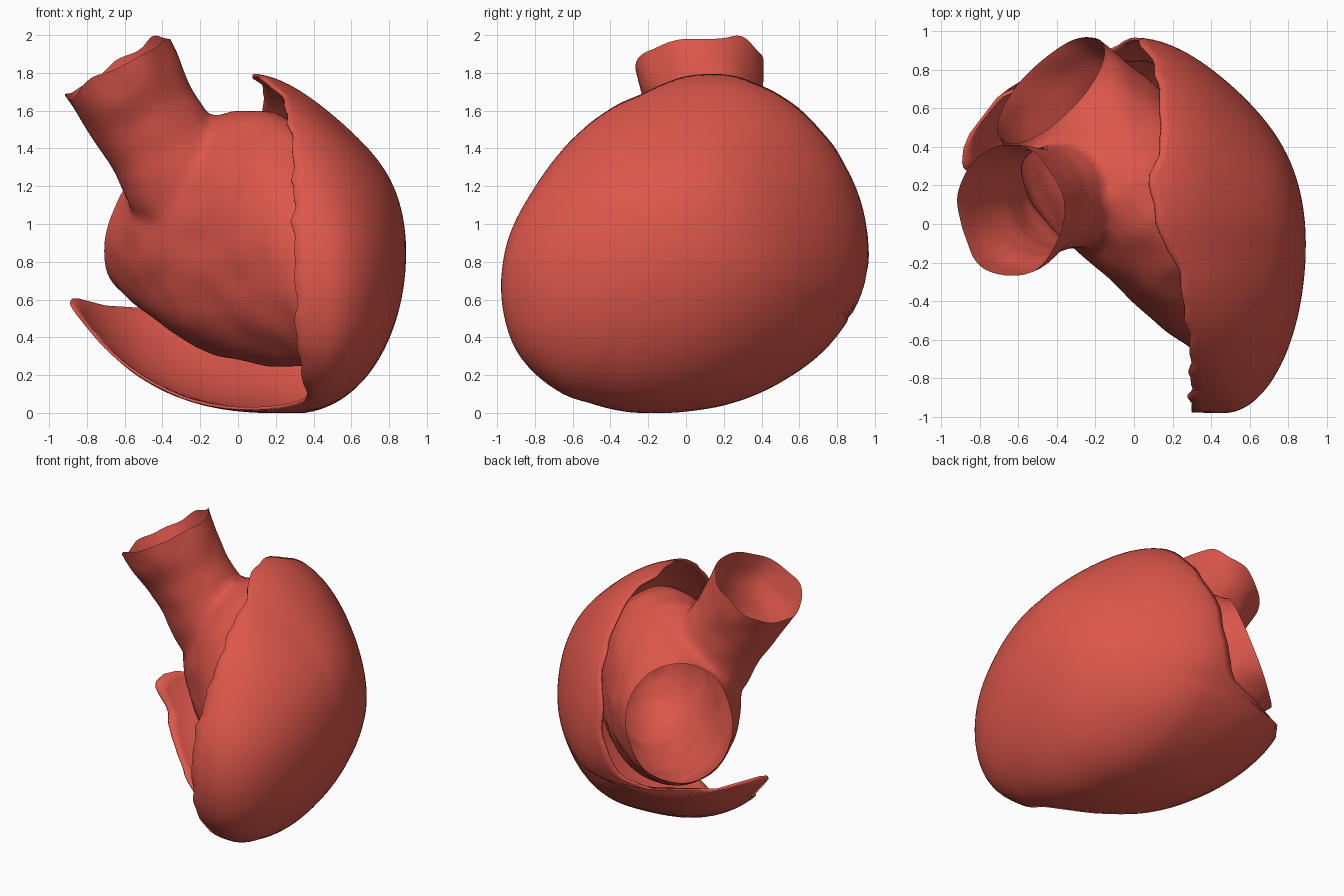
import bpy, bmesh, math, random
from mathutils import Vector, noise

if "Cube" in bpy.data.objects:
    bpy.data.objects.remove(bpy.data.objects["Cube"])

random.seed(4)
Q = math.sqrt(0.5)
red = bpy.data.materials.new("muscle_red")
red.diffuse_color = (0.72, 0.095, 0.07, 1)
red.use_nodes = True
red.node_tree.nodes["Principled BSDF"].inputs["Base Color"].default_value = red.diffuse_color


def periodic(table, a):
    """Smooth periodic interpolation of (degrees, value) pairs."""
    n = len(table)
    pts = [(table[i % n][0] + 360 * (i // n), table[i % n][1]) for i in range(-n, 2 * n)]
    for i in range(1, len(pts) - 2):
        (x0, y0), (x1, y1), (x2, y2), (x3, y3) = pts[i - 1:i + 3]
        if x1 <= a < x2:
            w, u = x2 - x1, (a - x1) / (x2 - x1)
            m1, m2 = (y2 - y0) / (x2 - x0) * w, (y3 - y1) / (x3 - x1) * w
            return ((2*u**3 - 3*u**2 + 1) * y1 + (u**3 - 2*u**2 + u) * m1
                    + (3*u**2 - 2*u**3) * y2 + (u**3 - u**2) * m2)


def finish(name, bm):
    me = bpy.data.meshes.new(name)
    bm.to_mesh(me)
    bm.free()
    ob = bpy.data.objects.new(name, me)
    bpy.context.collection.objects.link(ob)
    me.materials.append(red)
    for p in me.polygons:
        p.use_smooth = True
    return ob


def bridge(bm, a, b):
    n = len(a)
    for i in range(n):
        j = (i + 1) % n
        bm.faces.new((a[i], a[j], b[j], b[i]))


# Outer wall: an open bowl around the x axis with an uneven cut rim.
# Angles run in the y-z plane from +y towards +z.
outline = [(-161, .92), (-145, .954), (-126, .93), (-116, .894), (-87, .85), (-70, .864),
           (-49, .914), (-27, 1.0), (-8, 1.06), (20, 1.06), (38, 1.05), (58, 1.03),
           (78, .97), (97, .88), (125, .79), (153, .78), (180, .86)]
widest = [(-145, .45), (-90, .27), (-45, .1), (0, 0), (45, .05), (90, .06), (125, .25), (180, .45)]
rim = [(-145, 97), (-120, 92), (-105, 103), (-90, 122), (-70, 137), (-50, 145), (-38, 151),
       (-28, 150), (-22, 138), (-17, 103), (-10, 94), (0, 90), (30, 85), (60, 84), (75, 87),
       (90, 83), (100, 80), (125, 88), (180, 98)]
flat = [(-145, 0), (-80, 0), (-20, .06), (0, .08), (45, .11), (90, .10), (150, .02)]

bm = bmesh.new()
N, M = 120, 30
pole = bm.verts.new((.89, -.1, .85))
prev = None
for k in range(1, M + 1):
    ring = []
    for i in range(N):
        a = -180 + 360 * i / N
        p = math.radians(a)
        wobble = noise.noise(Vector((math.cos(p), math.sin(p), .3)) * 7) * 2
        t = math.radians((periodic(rim, a) + wobble) * k / M)
        xw = periodic(widest, a)
        s = periodic(outline, a) * math.sin(t)
        if t < math.pi / 2:
            s *= 1 - periodic(flat, a) * math.sin(2 * t) ** 2
            x = xw + (.89 - xw) * math.cos(t)
        else:
            s *= 1 + .08 * math.sin(2 * t) ** 2
            x = xw + 1.09 * math.cos(t)
        ring.append(bm.verts.new((x, -.1 + s * math.cos(p), max(0, .85 + s * math.sin(p)))))
    if prev:
        bridge(bm, prev, ring)
    else:
        for i in range(N):
            bm.faces.new((pole, ring[i], ring[(i + 1) % N]))
    prev = ring
bmesh.ops.recalc_face_normals(bm, faces=bm.faces)
pole.normal_update()
if pole.normal.x < 0:
    bmesh.ops.reverse_faces(bm, faces=bm.faces)
wall = finish("outer_wall", bm)
mod = wall.modifiers.new("thickness", 'SOLIDIFY')
mod.thickness, mod.offset = .015, -1

# Inner chamber and outlet tube: two closed lofts, blended into one skin.
bm = bmesh.new()
S = 40


def loft(rings):
    vs = [[bm.verts.new(c) for c in r] for r in rings]
    for a, b in zip(vs, vs[1:]):
        bridge(bm, a, b)
    bm.faces.new(vs[0][::-1])
    bm.faces.new(vs[-1])


# Stations: position along the chamber, tilt, side limits, bottom and top heights.
stations = [(.91, .38, -.17, .55, .67, 1.40), (.79, .38, -.18, .55, .62, 1.37),
            (.66, .28, -.23, .57, .53, 1.43), (.45, .15, -.30, .58, .41, 1.52),
            (.2, .05, -.32, .59, .29, 1.60), (-.05, 0, -.30, .59, .25, 1.61),
            (-.3, 0, -.29, .56, .24, 1.52), (-.5, 0, -.28, .50, .25, 1.35),
            (-.68, 0, -.25, .42, .30, 1.15), (-.82, 0, -.15, .30, .40, .95),
            (-.9, 0, -.03, .16, .55, .78)]
rings = []
for h, k, r0, r1, z0, z1 in stations:
    ring = []
    for i in range(S):
        a = math.tau * i / S
        r = (r0 + r1) / 2 + (r1 - r0) / 2 * math.cos(a)
        dz = (z1 - z0) / 2 * math.sin(a)
        hh = h - k * dz
        ring.append(((r - hh) * Q, (r + hh) * Q, (z0 + z1) / 2 + dz))
    rings.append(ring)
loft(rings)

# Outlet tube stations: centre, radius across, radius in y.
tube = [((-.14, .17, 1.12), .36, .30), ((-.29, .16, 1.26), .33, .29), ((-.39, .14, 1.40), .30, .27),
        ((-.49, .11, 1.56), .295, .28), ((-.57, .08, 1.70), .31, .32),
        ((-.64, .07, 1.83), .32, .35), ((-.70, .06, 1.95), .32, .36)]
ux, uy = Vector((.86, 0, .5)), Vector((0, 1, 0))
loft([[Vector(c) + ux * ra * math.cos(math.tau * i / S) + uy * rb * math.sin(math.tau * i / S)
       for i in range(S)] for c, ra, rb in tube])
bmesh.ops.recalc_face_normals(bm, faces=bm.faces)
chamber = finish("chamber_blend", bm)
mod = chamber.modifiers.new("blend", 'REMESH')
mod.mode, mod.voxel_size = 'VOXEL', .028
mod = chamber.modifiers.new("soften", 'SMOOTH')
mod.factor, mod.iterations = .5, 8
bpy.context.view_layer.update()
dg = bpy.context.evaluated_depsgraph_get()
bm = bmesh.new()
bm.from_object(chamber, dg)
bpy.data.objects.remove(chamber)

# Cut both openings so the skin is hollow.
lip_c, lip_n = Vector((-.635, .07, 1.81)), Vector((-.5, -.03, .86)).normalized()
for c, n, reach in ((Vector((-.43, .695, 1.0)), Vector((-.66, .66, .36)).normalized(), .46),
                    (lip_c, lip_n, .5)):
    faces = [f for f in bm.faces if (f.calc_center_median() - c).length < reach
             and (f.calc_center_median() - c).dot(n) < .17]
    geom = list({v for f in faces for v in f.verts}) + list({e for f in faces for e in f.edges}) + faces
    bmesh.ops.bisect_plane(bm, geom=geom, plane_co=c, plane_no=n, clear_outer=True)

# Keep only the main skin, drop any cut-off scraps.
islands, seen = [], set()
for v in bm.verts:
    if v not in seen:
        stack, part = [v], []
        seen.add(v)
        while stack:
            w = stack.pop()
            part.append(w)
            for e in w.link_edges:
                o = e.other_vert(w)
                if o not in seen:
                    seen.add(o)
                    stack.append(o)
        islands.append(part)
islands.sort(key=len)
bmesh.ops.delete(bm, geom=[v for p in islands[:-1] for v in p], context='VERTS')

# Gentle dents on the skin and a ragged tube lip.
bm.normal_update()
for v in bm.verts:
    v.co += v.normal * noise.noise(v.co * 5) * .012
    if v.co.z > 1.5 and v.co.x < -.25:
        lip = max(0, 1 + (v.co - lip_c).dot(lip_n) / .15)
        v.co += lip_n * lip * (noise.noise(v.co * 5 + Vector((3, 1, 7))) * .06 + .03)
finish("inner_chamber", bm)
